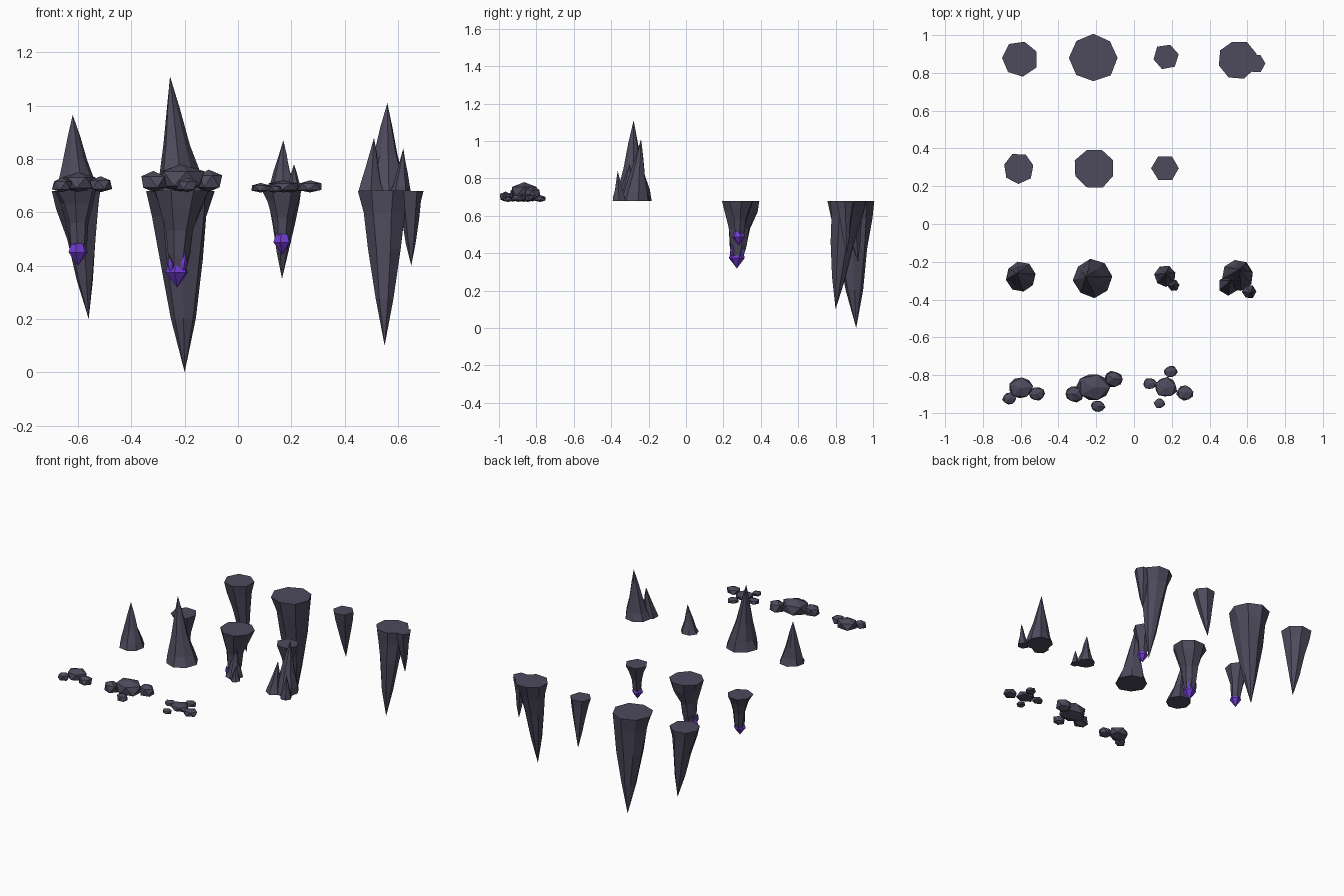
import bpy, bmesh, math, random
from mathutils import Vector

random.seed(7)
if "Cube" in bpy.data.objects:
    bpy.data.objects.remove(bpy.data.objects["Cube"])

GROUND = 0.68


def make_material(name, color):
    mat = bpy.data.materials.new(name)
    mat.use_nodes = True
    mat.diffuse_color = color
    bsdf = mat.node_tree.nodes["Principled BSDF"]
    bsdf.inputs["Base Color"].default_value = color
    bsdf.inputs["Roughness"].default_value = 0.9
    return mat


stone = make_material("dark stone", (0.075, 0.068, 0.108, 1))
violet = make_material("violet crystal", (0.17, 0.045, 0.65, 1))


def finish(name, bm, mat):
    bmesh.ops.recalc_face_normals(bm, faces=bm.faces)
    mesh = bpy.data.meshes.new(name)
    bm.to_mesh(mesh)
    bm.free()
    mesh.materials.append(mat)
    obj = bpy.data.objects.new(name, mesh)
    bpy.context.collection.objects.link(obj)


def add_spire(bm, base, tip, radius, profile, sides=7, turn=0.0, rough=0.1):
    """Loft irregular rings from the base to the tip; a zero radius ends in a point."""
    base, tip = Vector(base), Vector(tip)
    ridge = [random.uniform(-rough, rough) for _ in range(sides)]
    rings = []
    for t, scale in profile:
        centre = base.lerp(tip, t)
        if scale == 0:
            rings.append([bm.verts.new(centre)])
            continue
        wobble = rough if t > 0 else 0.04
        ring = []
        for i in range(sides):
            a = turn + math.tau * i / sides
            r = radius * scale * (1 + random.uniform(-wobble, wobble) + (ridge[i] if t > 0 else 0))
            ring.append(bm.verts.new(centre + Vector((math.cos(a) * r, math.sin(a) * r, 0))))
        rings.append(ring)
    for low, high in zip(rings, rings[1:]):
        for i in range(sides):
            j = (i + 1) % sides
            if len(low) == 1:
                bm.faces.new((low[0], high[i], high[j]))
            elif len(high) == 1:
                bm.faces.new((low[i], low[j], high[0]))
            else:
                bm.faces.new((low[i], low[j], high[j], high[i]))
    for ring in (rings[0], rings[-1]):
        if len(ring) > 1:
            bm.faces.new(ring)


def spires(name, parts, profile):
    bm = bmesh.new()
    for x, y, radius, tip, sides, turn in parts:
        add_spire(bm, (x, y, GROUND), tip, radius, profile, sides, turn)
    finish(name, bm, stone)


HANGING = [(0, 1), (0.14, 0.86), (0.38, 0.64), (0.7, 0.36), (1, 0)]
STUMP = [(0, 1), (0.2, 0.8), (0.5, 0.5), (0.8, 0.42), (1, 0.3)]
STANDING = [(0, 1), (0.14, 0.82), (0.4, 0.52), (0.72, 0.26), (1, 0)]

# Plain hanging spikes along the back
spires("hanging_spike_a", [(-0.605, 0.875, 0.097, (-0.56, 0.89, 0.2), 7, 0.4)], HANGING)
spires("hanging_spike_b", [(-0.215, 0.88, 0.126, (-0.2, 0.91, 0.0), 8, 0.0)], HANGING)
spires("hanging_spike_c", [(0.17, 0.885, 0.07, (0.165, 0.92, 0.35), 6, 0.2)], HANGING)
spires("hanging_spike_twin", [
    (0.55, 0.87, 0.103, (0.55, 0.8, 0.1), 8, 0.3),
    (0.645, 0.85, 0.052, (0.65, 0.86, 0.4), 6, 0.0)], HANGING)

# Hanging stumps that carry crystals
spires("crystal_stump_a", [(-0.61, 0.295, 0.08, (-0.6, 0.285, 0.44), 7, 0.2)], STUMP)
spires("crystal_stump_b", [(-0.21, 0.295, 0.108, (-0.225, 0.275, 0.38), 8, 0.4)], STUMP)
spires("crystal_stump_c", [(0.165, 0.295, 0.072, (0.165, 0.285, 0.48), 6, 0.0)], STUMP)

# Standing spikes
spires("standing_spike_a", [(-0.6, -0.28, 0.08, (-0.62, -0.26, 0.965), 8, 0.2)], STANDING)
spires("standing_spike_b", [(-0.22, -0.288, 0.102, (-0.255, -0.28, 1.11), 8, 0.1)], STANDING)
spires("standing_spike_pair", [
    (0.165, -0.275, 0.057, (0.17, -0.26, 0.87), 7, 0.3),
    (0.21, -0.325, 0.032, (0.21, -0.325, 0.78), 6, 0.1)], STANDING)
spires("standing_spike_trio", [
    (0.55, -0.272, 0.083, (0.56, -0.24, 1.01), 8, 0.2),
    (0.5, -0.325, 0.054, (0.51, -0.3, 0.88), 6, 0.5),
    (0.61, -0.358, 0.038, (0.62, -0.365, 0.84), 6, 0.0)], STANDING)

# Crystals gripping the stump ends
GEM = [(0, 0), (0.5, 1), (0.8, 0.75), (1, 0)]
SHARD = [(0, 0.8), (0.4, 1), (1, 0)]
gems = {
    "crystal_a": ((-0.6, 0.28), 0.4, 0.5, 0.037, 0),
    "crystal_b": ((-0.228, 0.272), 0.318, 0.43, 0.043, 4),
    "crystal_c": ((0.167, 0.282), 0.44, 0.535, 0.034, 0),
}
for name, ((x, y), bottom, top, radius, shards) in gems.items():
    bm = bmesh.new()
    add_spire(bm, (x, y, bottom), (x, y, top), radius, GEM, 6, 0.3, 0.05)
    for k in range(shards):
        a = math.tau * k / shards + 0.8
        c, s = math.cos(a) * radius, math.sin(a) * radius
        add_spire(bm, (x + c * 0.6, y + s * 0.6, bottom + 0.06),
                  (x + c, y + s, top + random.uniform(0, 0.03)), 0.015, SHARD, 5)
    finish(name, bm, violet)

# Rock clusters: x, y, radius, top height
clusters = {
    "rocks_small": [(-0.6, -0.87, 0.066, 0.75), (-0.66, -0.925, 0.036, 0.73),
                    (-0.515, -0.9, 0.043, 0.735)],
    "rocks_large": [(-0.215, -0.865, 0.086, 0.78), (-0.318, -0.9, 0.05, 0.755),
                    (-0.11, -0.82, 0.048, 0.76), (-0.19, -0.965, 0.037, 0.73)],
    "rocks_scattered": [(0.17, -0.865, 0.06, 0.72), (0.085, -0.845, 0.035, 0.71),
                        (0.195, -0.78, 0.035, 0.71), (0.27, -0.895, 0.045, 0.72),
                        (0.135, -0.95, 0.03, 0.705)],
}
for name, rocks in clusters.items():
    bm = bmesh.new()
    for x, y, radius, top in rocks:
        half = (top - GROUND + 0.008) / 2
        centre = Vector((x, y, top - half))
        turn = random.uniform(0, math.tau)
        verts = bmesh.ops.create_icosphere(bm, subdivisions=1, radius=1)["verts"]
        for v in verts:
            px = v.co.x * math.cos(turn) - v.co.y * math.sin(turn)
            py = v.co.x * math.sin(turn) + v.co.y * math.cos(turn)
            k = radius * random.uniform(0.98, 1.2)
            v.co = centre + Vector((px * k, py * k * 0.88, max(-0.9, min(1, v.co.z * 1.15)) * half))
    finish(name, bm, stone)
